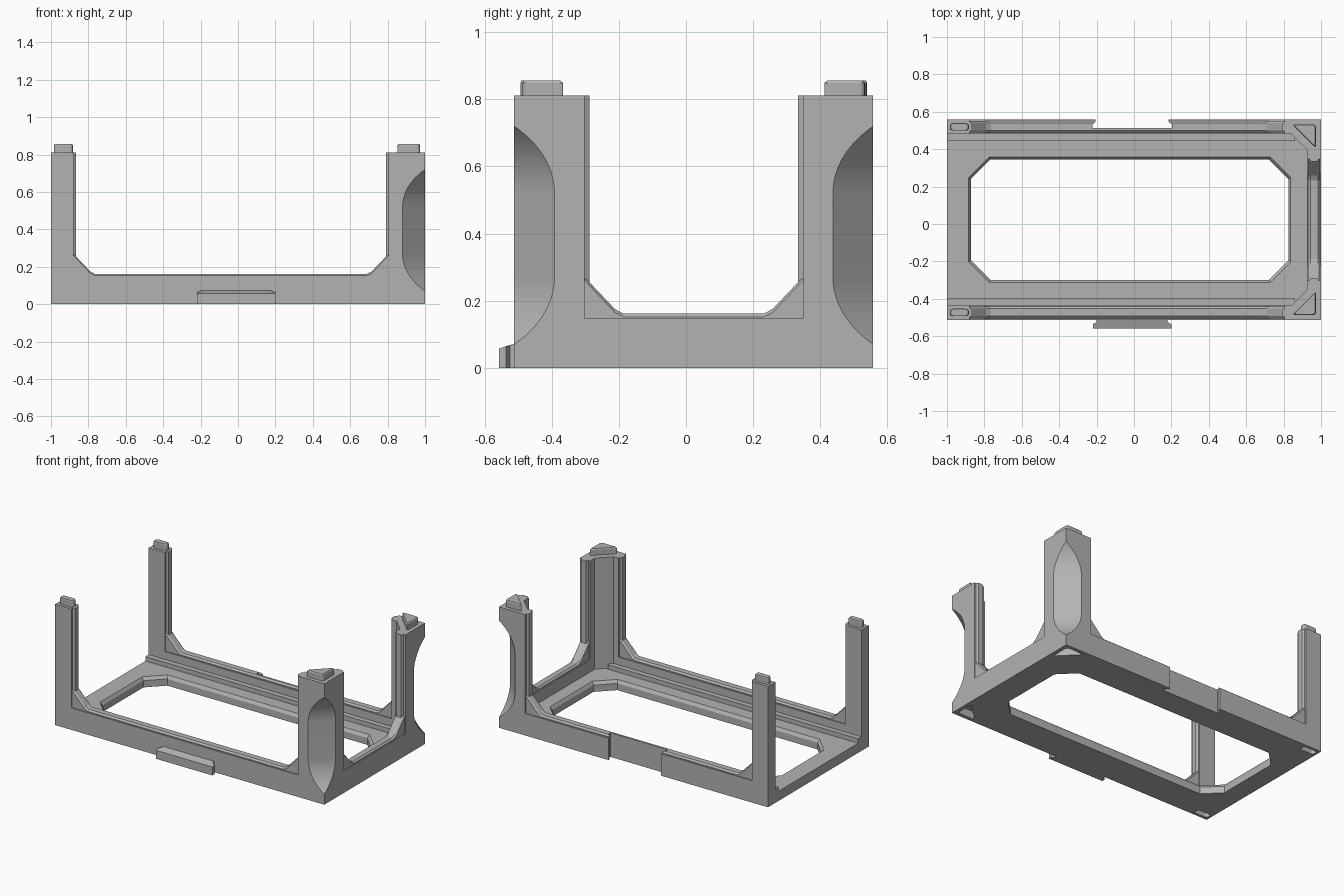
import bpy, bmesh, math
from mathutils import Vector

cube = bpy.data.objects.get("Cube")
if cube:
    bpy.data.objects.remove(cube, do_unlink=True)

grey = bpy.data.materials.new("light_grey")
grey.use_nodes = True
grey.diffuse_color = (0.45, 0.45, 0.45, 1)
grey.node_tree.nodes["Principled BSDF"].inputs["Base Color"].default_value = grey.diffuse_color

MID = 0.023                    # y of the symmetry plane
OUT, INN = 0.535, 0.457        # wall faces, measured from that plane
FLOOR, LEDGE, WALL, RIDGE, POST, TOP = 0.065, 0.095, 0.147, 0.162, 0.812, 0.856


def solid(name, loops):
    """Closed solid lofted through matching loops of points."""
    bm = bmesh.new()
    rings = [[bm.verts.new(p) for p in loop] for loop in loops]
    bm.faces.new(rings[0])
    bm.faces.new(rings[-1])
    for a, b in zip(rings, rings[1:]):
        for i in range(len(a)):
            j = (i + 1) % len(a)
            bm.faces.new((a[i], a[j], b[j], b[i]))
    bmesh.ops.recalc_face_normals(bm, faces=bm.faces)
    mesh = bpy.data.meshes.new(name)
    bm.to_mesh(mesh)
    bm.free()
    mesh.materials.append(grey)
    obj = bpy.data.objects.new(name, mesh)
    bpy.context.collection.objects.link(obj)
    return obj


def upright(name, outline, z0, z1, s=1):
    """Plan outline (x, distance from mid plane) raised from z0 to z1."""
    return solid(name, [[(x, MID + s * v, z) for x, v in outline] for z in (z0, z1)])


def rect(x0, x1, v0, v1):
    return [(x0, v0), (x1, v0), (x1, v1), (x0, v1)]


def rounded(points, r, steps=4):
    """Outline with its corners rounded off."""
    pts = [Vector(p) for p in points]
    out = []
    for i, p in enumerate(pts):
        a = p + (pts[i - 1] - p).normalized() * r
        b = p + (pts[(i + 1) % len(pts)] - p).normalized() * r
        for k in range(steps + 1):
            t = k / steps
            out.append(a * (1 - t) ** 2 + p * 2 * t * (1 - t) + b * t * t)
    return out


def cut(obj, cutter):
    """Subtract the cutter and discard it."""
    mod = obj.modifiers.new("cut", 'BOOLEAN')
    mod.operation, mod.solver, mod.object = 'DIFFERENCE', 'EXACT', cutter
    graph = bpy.context.evaluated_depsgraph_get()
    mesh = bpy.data.meshes.new_from_object(obj.evaluated_get(graph))
    obj.modifiers.clear()
    obj.data = mesh
    bpy.data.objects.remove(cutter, do_unlink=True)


def opening(inset, z):
    """Eight-sided floor opening."""
    x0, x1, v, c = -0.885 + inset, 0.838 - inset, 0.335 - inset, 0.11 - inset * 0.4
    half = [(x0, v - c), (x0 + c, v), (x1 - c, v), (x1, v - c)]
    return [(x, MID + y, z) for x, y in half + [(x, -y) for x, y in reversed(half)]]


def ridge_loops(a0, a1, place):
    """Ridge rising into a gusset at each end; chamfered along both sides."""
    prof = [(a0, WALL), (a0, 0.27), (a0 + 0.09, 0.175), (a0 + 0.115, RIDGE),
            (a1 - 0.115, RIDGE), (a1 - 0.09, 0.175), (a1, 0.27), (a1, WALL)]
    loops = []
    for w, drop in ((-0.031, 0.01), (-0.02, 0), (0.02, 0), (0.031, 0.01)):
        loops.append([place(a, w, z - drop) for a, z in prof])
    return loops


def peg(name, outline, z0, z1, s):
    """Rounded peg with a chamfered top."""
    c = sum(outline, Vector((0, 0))) / len(outline)
    small = [c + (p - c) * 0.9 for p in outline]
    levels = ((outline, z0), (outline, z1 - 0.007), (small, z1))
    return solid(name, [[(p.x, MID + s * p.y, z) for p in o] for o, z in levels])


# Floor frame with a chamfered opening
base = upright("floor_frame", rect(-1, 1, -OUT, OUT), 0, FLOOR)
cut(base, solid("opening_cutter", [opening(0.013, -0.1), opening(0.013, 0.045),
                                   opening(0, FLOOR), opening(0, 0.2)]))

# Peg outlines, shared by the posts and the stacking sockets beneath
slot = rounded(rect(-0.985, -0.882, 0.476, 0.516), 0.019)
wedge = rounded([(0.845, 0.51), (0.973, 0.51), (0.973, 0.382)], 0.018)

# Back-side dovetail notch outline
notch = [(-0.205, 0.6), (-0.205, OUT - 0.012), (-0.223, OUT - 0.025), (-0.223, 0.49),
         (0.203, 0.49), (0.203, OUT - 0.025), (0.185, OUT - 0.012), (0.185, 0.6)]

for s, side in ((-1, "front"), (1, "back")):
    # Long wall, inner ledge and ridge
    wall = upright(side + "_wall", rect(-0.88, 0.805, INN, OUT), FLOOR, WALL, s)
    upright(side + "_ledge", rect(-1, 0.86, 0.422, INN), FLOOR, LEDGE, s)
    ridge = solid(side + "_ridge", ridge_loops(
        -0.88, 0.805, lambda a, w, z: (a, MID + s * (0.496 + w), z)))
    if s > 0:
        for part in (base, wall, ridge):
            cut(part, upright("notch_cutter", notch, -0.1, 0.3))

    # Slim post with a tongue and a peg
    upright(side + "_slim_post", rect(-1, -0.88, INN, OUT), FLOOR, POST, s)
    upright(side + "_slim_tongue", [(-0.885, 0.467), (-0.866, 0.478),
                                    (-0.866, 0.514), (-0.885, 0.525)], WALL, POST, s)
    peg(side + "_slim_peg", slot, POST, TOP, s)

    # Corner post with a diagonal inside face
    post = upright(side + "_corner_post", [
        (0.805, OUT), (1, OUT), (1, 0.325), (0.925, 0.325),
        (0.925, 0.375), (0.843, INN), (0.805, INN)], FLOOR, POST, s)
    upright(side + "_corner_tongue", [(0.81, 0.467), (0.791, 0.478),
                                      (0.791, 0.514), (0.81, 0.525)], WALL, POST, s)
    upright(side + "_end_tongue", [(0.935, 0.33), (0.946, 0.311),
                                   (0.979, 0.311), (0.99, 0.33)], WALL, POST, s)
    peg(side + "_corner_peg", wedge, POST, TOP, s)

    # Long scallop across the outer corner
    r, depth = 0.278, 0.085
    arc = [(depth - r + r * math.cos(a), r * math.sin(a))
           for a in (math.radians(60 * i / 14) for i in range(15))]
    profile = [(u, 0.52 + h) for u, h in reversed(arc)] + [(u, 0.27 - h) for u, h in arc]
    inward = Vector((-1, -s, 0)).normalized()
    across = Vector((1, -s, 0)).normalized()
    corner = Vector((1, MID + s * OUT, 0))
    cut(post, solid("scallop_cutter", [
        [corner + inward * u + across * w + Vector((0, 0, z)) for u, z in profile]
        for w in (-0.25, 0.25)]))
    bpy.ops.object.select_all(action='DESELECT')
    post.select_set(True)
    bpy.context.view_layer.objects.active = post
    bpy.ops.object.shade_smooth_by_angle(angle=math.radians(20))

    # Stacking sockets under the posts
    for outline in (slot, wedge):
        cut(base, peg("socket_cutter", outline, -0.02, 0.05, s))

# Short wall between the corner posts
upright("end_wall", rect(0.925, 1, -0.325, 0.325), FLOOR, WALL)
solid("end_ridge", ridge_loops(-0.325, 0.325, lambda a, w, z: (0.9625 + w, MID + a, z)))

# Front dovetail tab with a sloping top
y_in, y_out = MID - OUT, -0.558
solid("front_tab", [
    [(-0.2, y_in, z0), (0.18, y_in, z0), (0.18, y_in - 0.012, z1),
     (0.2, y_in - 0.024, z2), (0.2, y_out, z3), (-0.22, y_out, z3),
     (-0.22, y_in - 0.024, z2), (-0.2, y_in - 0.012, z1)]
    for z0, z1, z2, z3 in ((0, 0, 0, 0), (0.072, 0.068, 0.064, 0.057))])
